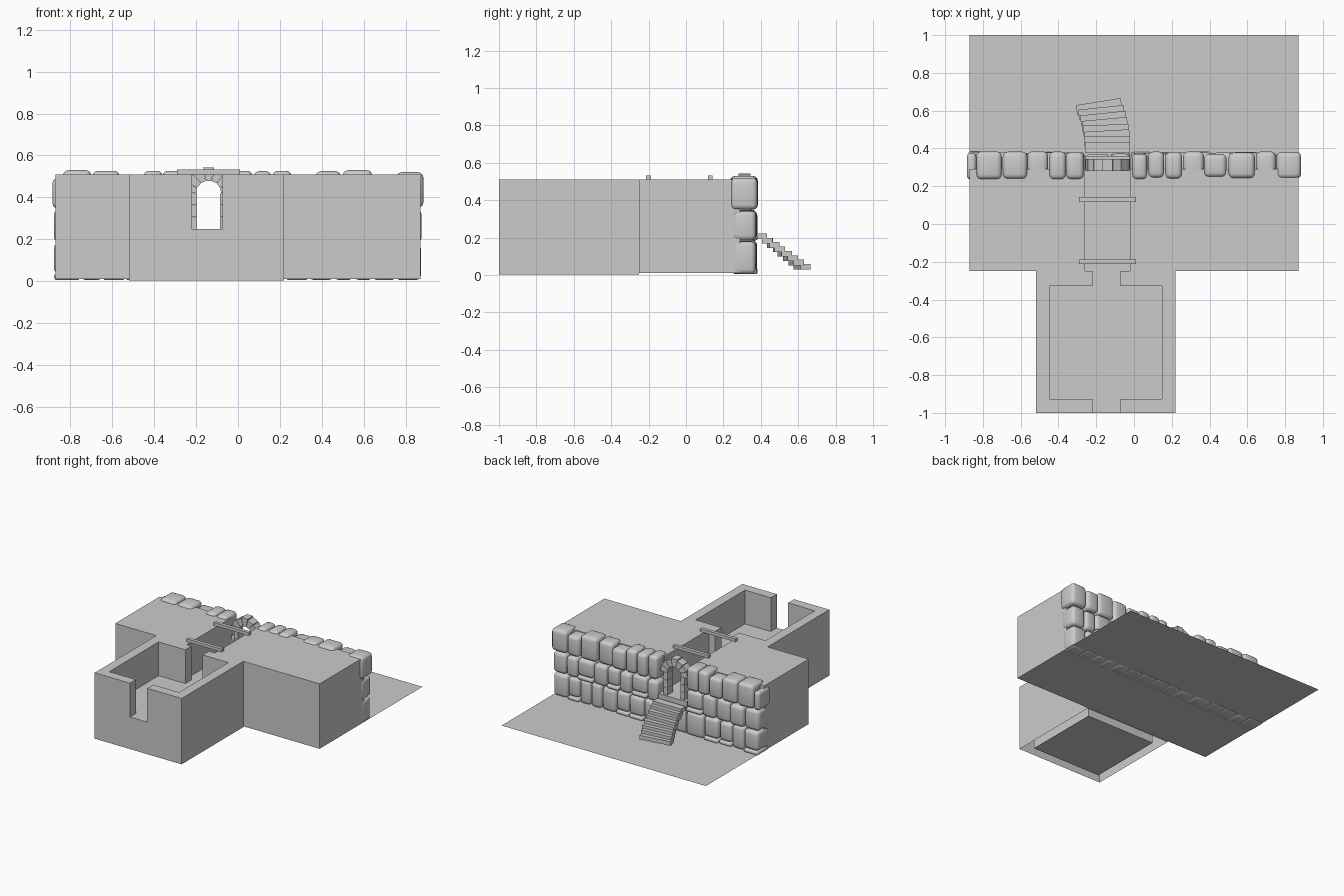
import bpy, bmesh, math, random
from mathutils import Matrix

if "Cube" in bpy.data.objects:
    bpy.data.objects.remove(bpy.data.objects["Cube"])

random.seed(7)


def finish(bm, name):
    me = bpy.data.meshes.new(name)
    bmesh.ops.recalc_face_normals(bm, faces=bm.faces)
    bm.to_mesh(me)
    bm.free()
    ob = bpy.data.objects.new(name, me)
    bpy.context.collection.objects.link(ob)
    return ob


def add_box(bm, x0, x1, y0, y1, z0, z1, drop=""):
    """Box between limits; drop can list 't' (top) and 'b' (bottom) faces to leave open."""
    m = Matrix.Translation(((x0 + x1) / 2, (y0 + y1) / 2, (z0 + z1) / 2)) @ \
        Matrix.Diagonal((x1 - x0, y1 - y0, z1 - z0, 1))
    vs = bmesh.ops.create_cube(bm, size=1, matrix=m)["verts"]
    fs = {f for v in vs for f in v.link_faces}
    kill = []
    for f in fs:
        z = f.calc_center_median().z
        if ("b" in drop and abs(z - z0) < 1e-5) or ("t" in drop and abs(z - z1) < 1e-5):
            kill.append(f)
    if kill:
        bmesh.ops.delete(bm, geom=kill, context="FACES_ONLY")
    return vs


def box(name, *lim, drop=""):
    bm = bmesh.new()
    add_box(bm, *lim, drop=drop)
    return finish(bm, name)


def prism(bm, pts, axis, a, b):
    """Extrude a 2D outline along z or y from a to b."""
    co = (lambda p: (p[0], p[1], a)) if axis == "z" else (lambda p: (p[0], a, p[1]))
    f = bm.faces.new([bm.verts.new(co(p)) for p in pts])
    r = bmesh.ops.extrude_face_region(bm, geom=[f])
    d = (0, 0, b - a) if axis == "z" else (0, b - a, 0)
    bmesh.ops.translate(bm, vec=d, verts=[v for v in r["geom"] if isinstance(v, bmesh.types.BMVert)])


TOP, FLOOR, CX = 0.51, 0.25, -0.14

# ground sheet
bm = bmesh.new()
bm.faces.new([bm.verts.new((x, y, 0.01)) for x, y in
              ((-0.87, -0.25), (0.87, -0.25), (0.87, 1), (-0.87, 1))])
finish(bm, "ground_sheet")

# earth mound on both sides of the passage
box("mound_left", -0.87, -0.26, -0.25, 0.29, 0.01, TOP, drop="b")
box("mound_right", -0.02, 0.87, -0.25, 0.29, 0.01, TOP, drop="b")
box("passage_floor", -0.26, -0.02, -0.25, 0.36, 0.01, FLOOR, drop="b")

# open chamber: lower shell, inner floor and two C-shaped walls
box("chamber_base", -0.52, 0.22, -1, -0.25, 0.003, FLOOR, drop="b")
box("chamber_core", -0.447, 0.147, -0.927, -0.327, 0.003, FLOOR, drop="t")
bm = bmesh.new()
for door, inner, outer in ((-0.22, -0.447, -0.52), (-0.073, 0.147, 0.22)):
    prism(bm, [(door, -1), (outer, -1), (outer, -0.25), (door, -0.25),
               (door, -0.327), (inner, -0.327), (inner, -0.927), (door, -0.927)],
          "z", FLOOR, TOP)
finish(bm, "chamber_walls")

# roof beams over the passage
bm = bmesh.new()
for y in (0.13, -0.2):
    add_box(bm, -0.29, 0.01, y - 0.013, y + 0.013, TOP, TOP + 0.023)
finish(bm, "passage_beams")

# gateway: jambs and arch of wedge stones
bm = bmesh.new()
for s in (-1, 1):
    xs = sorted((CX + s * 0.055, CX + s * 0.09))
    for i in range(3):
        add_box(bm, *xs, 0.28, 0.345, FLOOR + i * 0.057, FLOOR + i * 0.057 + 0.055)
n = 7
for i in range(n):
    a0, a1 = (math.pi * (i + t) / n for t in (0.03, 0.97))
    r1 = 0.125 if i == n // 2 else 0.117
    prism(bm, [(CX + r * math.cos(a), 0.42 + r * math.sin(a))
               for r, a in ((0.06, a0), (r1, a0), (r1, a1), (0.06, a1))],
          "y", 0.28, 0.345)
finish(bm, "gate_arch")

# curving flight of slab steps
bm = bmesh.new()
steps = 8
for i in range(steps):
    t = i / (steps - 1)
    vs = add_box(bm, -0.12, 0.12, -0.028, 0.028, -0.015, 0.015)
    m = Matrix.Translation((CX - 0.045 * t * t, 0.405 + 0.215 * t, 0.207 - 0.163 * t)) @ \
        Matrix.Rotation(math.radians(9 * t + random.uniform(-2, 2) * (i > 0)), 4, "Z")
    bmesh.ops.transform(bm, matrix=m, verts=vs)
finish(bm, "stair_slabs")

# dry stone facing wall with rounded blocks and thin filler stones
bm = bmesh.new()


def stone(x0, x1, z0, z1, y0=0.24, y1=0.38):
    vs = add_box(bm, x0, x1, y0, y1, z0, z1)
    es = list({e for v in vs for e in v.link_edges})
    w = min(0.026, 0.4 * min(x1 - x0, z1 - z0))
    bmesh.ops.bevel(bm, geom=es, offset=w, segments=3, profile=0.5, affect="EDGES")


def course(x0, x1, z0, z1):
    count = max(1, round((x1 - x0) / 0.115))
    ws = [random.uniform(0.8, 1.25) for _ in range(count)]
    k = (x1 - x0) / sum(ws)
    x = x0
    for w in ws:
        w *= k
        e = random.uniform(0, 0.012)
        low = z0
        if random.random() < 0.45:
            stone(x + 0.003, x + w - 0.003, z0, z0 + 0.032, 0.25, 0.385 - e)
            low = z0 + 0.03
        stone(x + 0.002, x + w - 0.002, low, z1 - random.uniform(0, 0.012),
              0.24 + e, 0.382 - e)
        x += w


rows = ((0.005, 0.19), (0.185, 0.35))
for z0, z1 in rows:
    j = random.uniform(-0.005, 0.005)
    course(-0.88, -0.26, z0, z1)
    course(-0.02, 0.88 + j, z0, z1)
course(-0.26, -0.02, 0.005, 0.2)

# top course follows the widths seen from above
for x0, x1, z in ((-0.885, -0.835, 0.49), (-0.835, -0.70, 0.53), (-0.695, -0.565, 0.527),
                  (-0.565, -0.455, 0.505), (-0.45, -0.36, 0.527), (-0.36, -0.265, 0.527),
                  (-0.01, 0.07, 0.527), (0.075, 0.16, 0.525), (0.165, 0.255, 0.527),
                  (0.26, 0.37, 0.505), (0.37, 0.49, 0.525), (0.50, 0.64, 0.53),
                  (0.645, 0.75, 0.505), (0.755, 0.885, 0.52)):
    stone(x0, x1, 0.35, z, 0.235 + random.uniform(0, 0.015), 0.385 - random.uniform(0, 0.015))
wall = finish(bm, "stone_facing")
bpy.context.view_layer.objects.active = wall
wall.select_set(True)
bpy.ops.object.shade_smooth_by_angle(angle=math.radians(40))
